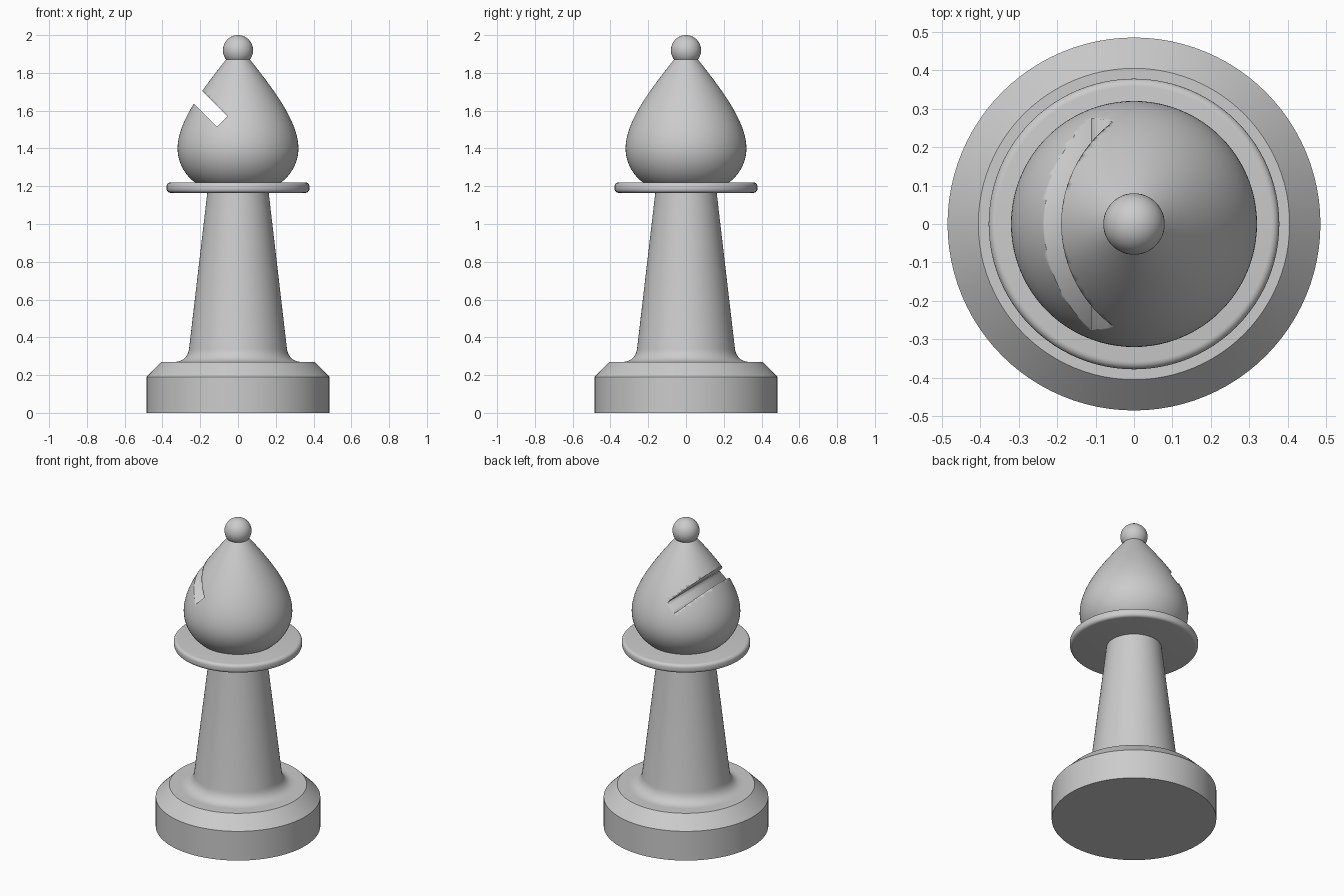
import bpy, bmesh, math
from mathutils import Vector, Matrix
from mathutils.geometry import interpolate_bezier

if "Cube" in bpy.data.objects:
    bpy.data.objects.remove(bpy.data.objects["Cube"])

SEGMENTS = 96


def finish(name, bm, angle=30):
    bmesh.ops.recalc_face_normals(bm, faces=bm.faces)
    mesh = bpy.data.meshes.new(name)
    bm.to_mesh(mesh)
    bm.free()
    obj = bpy.data.objects.new(name, mesh)
    bpy.context.collection.objects.link(obj)
    bpy.ops.object.select_all(action='DESELECT')
    obj.select_set(True)
    bpy.context.view_layer.objects.active = obj
    bpy.ops.object.shade_smooth_by_angle(angle=math.radians(angle))
    return obj


def lathe(name, profile):
    """Revolve (radius, height) points around z; ends are capped."""
    bm = bmesh.new()
    rings = []
    for r, z in profile:
        rings.append([bm.verts.new((r * math.cos(a), r * math.sin(a), z))
                      for a in (math.tau * i / SEGMENTS for i in range(SEGMENTS))])
    for lo, hi in zip(rings, rings[1:]):
        for i in range(SEGMENTS):
            j = (i + 1) % SEGMENTS
            bm.faces.new((lo[i], lo[j], hi[j], hi[i]))
    bm.faces.new(rings[0][::-1])
    bm.faces.new(rings[-1])
    return finish(name, bm)


def curve(a, ha, hb, b, n):
    pts = interpolate_bezier(*[Vector((*p, 0)) for p in (a, ha, hb, b)], n)
    return [(p.x, p.y) for p in pts]


# Chamfered base
lathe("base", [(0.485, 0), (0.485, 0.19), (0.405, 0.27), (0.30, 0.27)])

# Tapered stem with a flared foot
flare = curve((0.335, 0.27), (0.295, 0.27), (0.265, 0.295), (0.259, 0.34), 10)
lathe("stem", flare + [(0.162, 1.17)])

# Collar disc with a rounded rim
R, B = 0.378, 0.02
rim = [(R - B + B * math.cos(a), (1.185 if a < 0 else 1.2) + B * math.sin(a))
       for a in (math.radians(d) for d in (-90, -72, -54, -36, -18, -0.01,
                                           0.01, 18, 36, 54, 72, 90))]
lathe("collar", rim)

# Teardrop head
lower = curve((0.22, 1.215), (0.275, 1.25), (0.32, 1.32), (0.32, 1.40), 16)
upper = curve((0.32, 1.40), (0.32, 1.55), (0.17, 1.735), (0.06, 1.875), 28)
head = lathe("head", lower + upper[1:])

# Slanted slot cut into the head
bm = bmesh.new()
direction = Vector((-1, 0, 1)).normalized()
length = 0.5
center = Vector((-0.083, 0, 1.543)) + direction * length / 2
bmesh.ops.create_cube(bm, size=1, matrix=Matrix.Translation(center)
                      @ Matrix.Rotation(math.radians(-45), 4, 'Y')
                      @ Matrix.Diagonal((0.078, 1, length, 1)))
cutter = finish("slot_cutter", bm)
cutter.hide_render = True
cutter.hide_set(True)
cut = head.modifiers.new("slot", 'BOOLEAN')
cut.operation = 'DIFFERENCE'
cut.solver = 'EXACT'
cut.object = cutter

# Ball finial
bm = bmesh.new()
bmesh.ops.create_uvsphere(bm, u_segments=48, v_segments=24, radius=0.08,
                          matrix=Matrix.Translation((0, 0, 1.92)))
finish("finial", bm)
